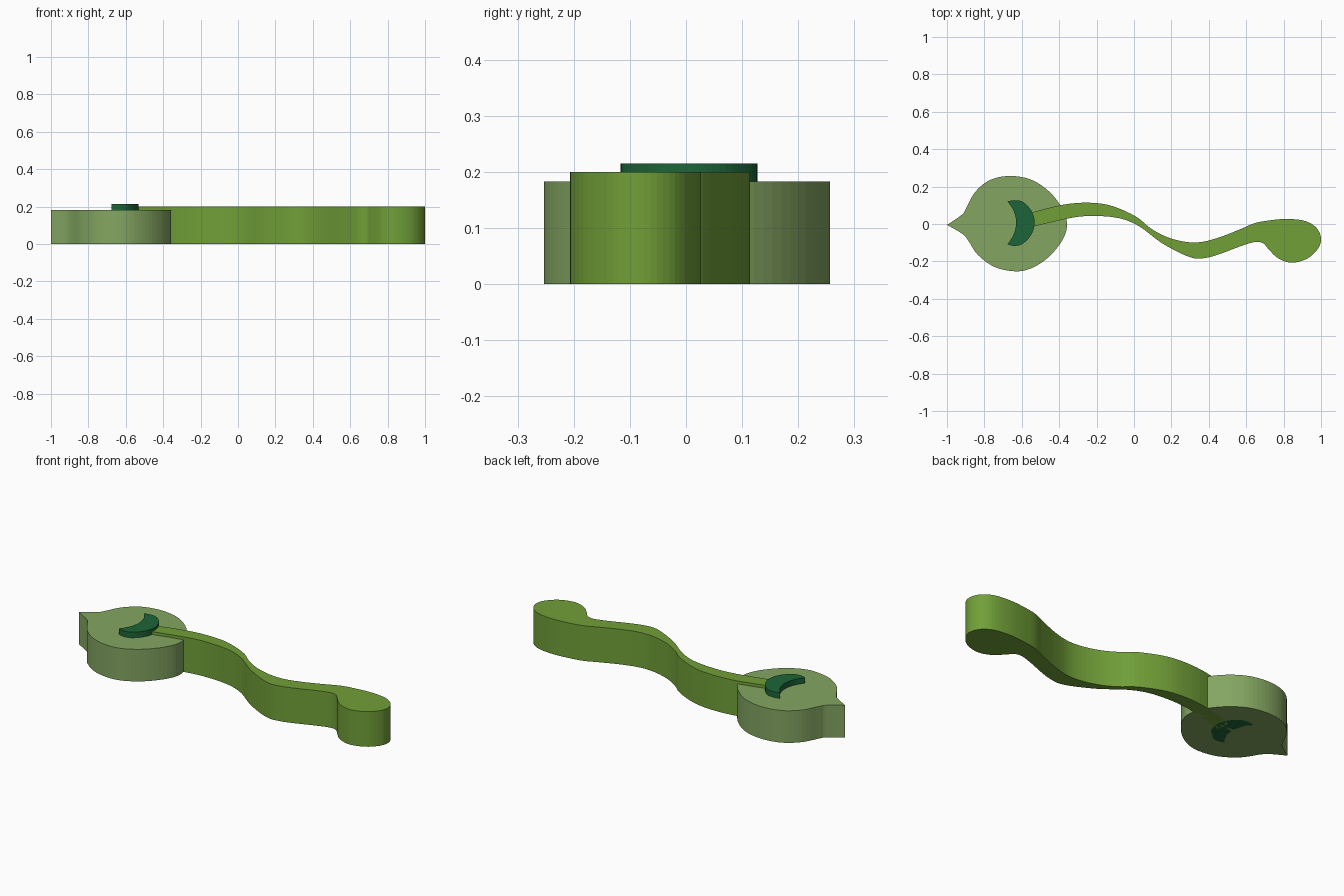
import bpy, bmesh
from mathutils import Vector


def smooth_outline(points, corners, steps=5):
    """Closed Catmull-Rom outline; listed point indices stay sharp."""
    p = [Vector(q) for q in points]
    n = len(p)
    out = []
    for i in range(n):
        b, c = p[i], p[(i + 1) % n]
        a = b if i in corners else p[i - 1]
        d = c if (i + 1) % n in corners else p[(i + 2) % n]
        for s in range(steps):
            t = s / steps
            out.append(0.5 * (2 * b + (c - a) * t + (2 * a - 5 * b + 4 * c - d) * t**2
                              + (3 * b - a - 3 * c + d) * t**3))
    return out


def slab(name, points, corners, height, color):
    bm = bmesh.new()
    base = bm.faces.new([bm.verts.new((q.x, q.y, 0)) for q in smooth_outline(points, corners)])
    ext = bmesh.ops.extrude_face_region(bm, geom=[base], use_keep_orig=True)
    top = [v for v in ext["geom"] if isinstance(v, bmesh.types.BMVert)]
    bmesh.ops.translate(bm, verts=top, vec=(0, 0, height))
    bmesh.ops.recalc_face_normals(bm, faces=bm.faces)
    mesh = bpy.data.meshes.new(name)
    bm.to_mesh(mesh)
    bm.free()
    mat = bpy.data.materials.new(name + "_color")
    mat.diffuse_color = color
    mesh.materials.append(mat)
    obj = bpy.data.objects.new(name, mesh)
    bpy.context.collection.objects.link(obj)
    return obj


# Round body with a pointed tip on the left
body = [(-1, -0.005), (-0.92, 0.05), (-0.897, 0.085), (-0.85, 0.17), (-0.77, 0.235),
        (-0.66, 0.257), (-0.545, 0.235), (-0.45, 0.17), (-0.385, 0.085), (-0.358, -0.005),
        (-0.385, -0.09), (-0.46, -0.18), (-0.55, -0.237), (-0.635, -0.253), (-0.745, -0.23),
        (-0.835, -0.165), (-0.885, -0.09), (-0.917, -0.053)]
slab("round_body", body, {0}, 0.183, (0.23, 0.38, 0.12, 1))

# Wavy stem ending in a rounded bulb
stem = [(-0.57, 0.055), (-0.395, 0.10), (-0.26, 0.114), (-0.13, 0.10), (0.005, 0.043),
        (0.085, -0.02), (0.165, -0.065), (0.26, -0.093), (0.355, -0.097), (0.46, -0.07),
        (0.57, -0.027), (0.647, 0.005), (0.73, 0.02), (0.82, 0.027), (0.915, 0.016),
        (0.975, -0.02), (1.0, -0.075), (0.985, -0.13), (0.93, -0.183), (0.845, -0.207),
        (0.77, -0.183), (0.717, -0.132), (0.69, -0.103), (0.647, -0.096), (0.567, -0.12),
        (0.46, -0.16), (0.39, -0.18), (0.326, -0.184), (0.246, -0.155), (0.14, -0.096),
        (0.03, -0.014), (-0.075, 0.03), (-0.21, 0.043), (-0.34, 0.032), (-0.57, -0.022)]
slab("wavy_stem", stem, {0, 34}, 0.2, (0.165, 0.35, 0.04, 1))

# Raised crescent on the body
crescent = [(-0.676, 0.12), (-0.64, 0.127), (-0.594, 0.118), (-0.548, 0.07), (-0.531, 0.008),
            (-0.548, -0.055), (-0.594, -0.105), (-0.64, -0.117), (-0.676, -0.108),
            (-0.643, -0.055), (-0.63, 0.008), (-0.643, 0.07)]
slab("crescent", crescent, {0, 8}, 0.215, (0.012, 0.13, 0.04, 1))
